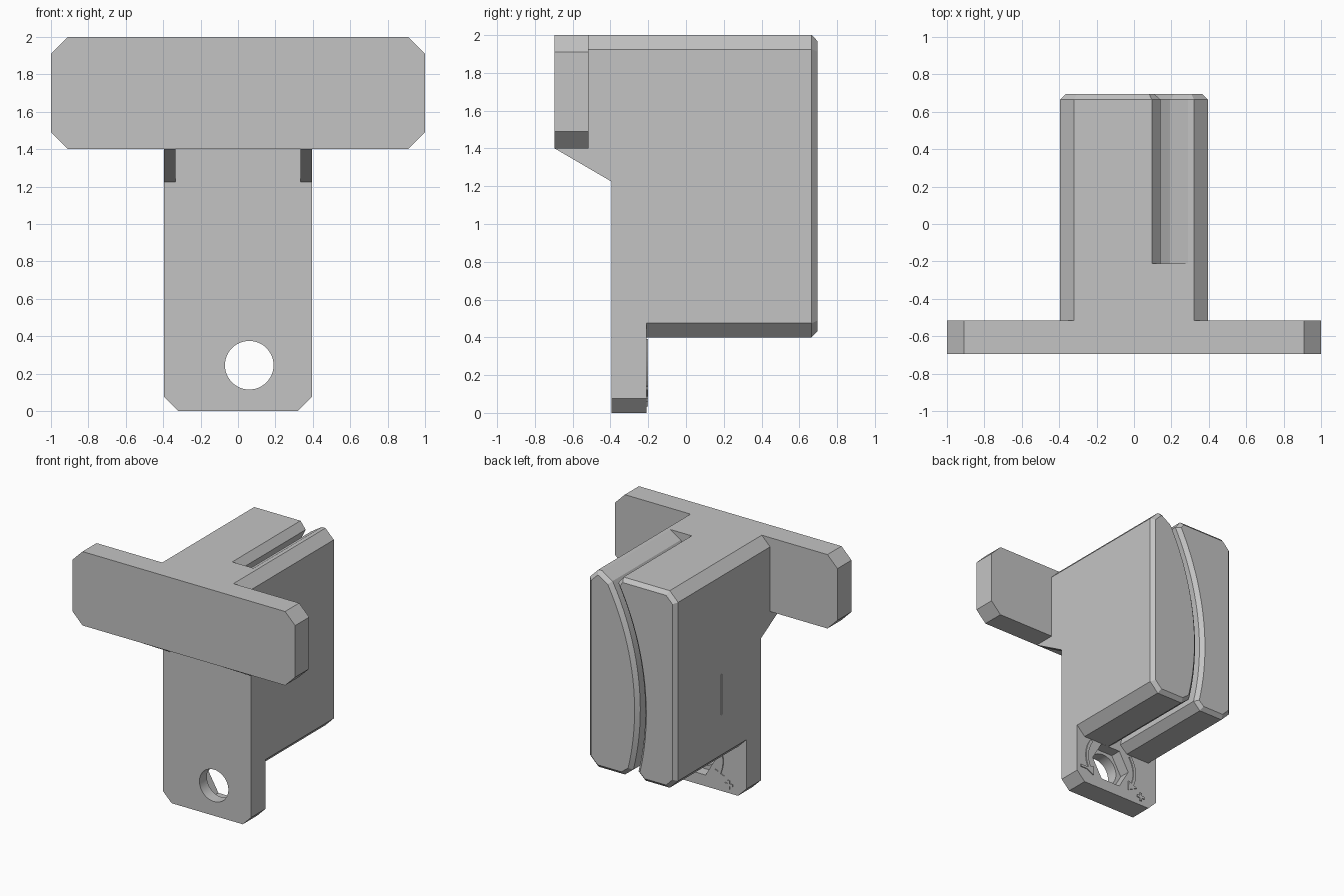
import bpy, bmesh, math
from mathutils import Vector

if "Cube" in bpy.data.objects:
    bpy.data.objects.remove(bpy.data.objects["Cube"], do_unlink=True)

grey = bpy.data.materials.new("plain grey")
grey.use_nodes = True
COLOUR = (0.55, 0.55, 0.55, 1)
grey.diffuse_color = COLOUR
grey.node_tree.nodes["Principled BSDF"].inputs["Base Color"].default_value = COLOUR

W, C = 0.395, 0.075                       # body half width, edge chamfer
WALL_FRONT, WALL_BACK, BACK = -0.395, -0.21, 0.695
FRONT = -0.695
HOLE_X, HOLE_Z = 0.06, 0.245


def prism(name, pts, lo, hi, axis="y", bevel=0):
    """Extrude an outline along y (points are x, z) or x (points are y, z)."""
    place = (lambda p, d: (p[0], d, p[1])) if axis == "y" else (lambda p, d: (d, p[0], p[1]))
    bm = bmesh.new()
    near = [bm.verts.new(place(p, lo)) for p in pts]
    far = [bm.verts.new(place(p, hi)) for p in pts]
    bm.faces.new(near)
    cap = bm.faces.new(far[::-1])
    for i in range(len(pts)):
        j = (i + 1) % len(pts)
        bm.faces.new((near[j], near[i], far[i], far[j]))
    bmesh.ops.recalc_face_normals(bm, faces=bm.faces)
    if bevel:
        bmesh.ops.bevel(bm, geom=list(cap.edges), offset=bevel, segments=1,
                        affect="EDGES", profile=0.5)
    mesh = bpy.data.meshes.new(name)
    bm.to_mesh(mesh)
    bm.free()
    mesh.materials.append(grey)
    ob = bpy.data.objects.new(name, mesh)
    bpy.context.collection.objects.link(ob)
    return ob


def chamfered(half, z0, z1, c, bottom=True):
    low = [(-half, z0 + c), (-half + c, z0), (half - c, z0), (half, z0 + c)]
    if not bottom:
        low = [(-half, z0), (half, z0)]
    return low + [(half, z1 - c), (half - c, z1), (-half + c, z1), (-half, z1 - c)]


def ngon(cx, cz, r, n):
    return [(cx + r * math.cos(math.tau * i / n), cz + r * math.sin(math.tau * i / n))
            for i in range(n)]


def combine(target, other, operation):
    mod = target.modifiers.new(operation, "BOOLEAN")
    mod.operation, mod.object, mod.solver = operation, other, "EXACT"
    bpy.context.view_layer.objects.active = target
    bpy.ops.object.modifier_apply(modifier=mod.name)
    bpy.data.objects.remove(other, do_unlink=True)


# Curved slot: two concentric arcs split the rear block in two
ARC_X, ARC_Z, ARC_R, GAP = 2.0, 0.96, 2.1, 0.045


def slot_wall(radius, lip):
    """Arc from bottom to top, with chamfered lips at both ends."""
    at = lambda z: ARC_X - math.sqrt(radius ** 2 - (z - ARC_Z) ** 2)
    zs = [0.46 + (1.94 - 0.46) * i / 20 for i in range(21)]
    arc = [(at(z), z) for z in zs]
    return [(at(0.4) + lip, 0.4)] + arc + [(at(2) + lip, 2.0)]


outer = [(W - C, 2), (W, 2 - C), (W, 0.4 + C), (W - C, 0.4)]
narrow_jaw = prism("narrow_jaw", slot_wall(ARC_R - GAP, 0.06) + outer, -0.3, BACK, bevel=0.03)
wide_jaw = prism("wide_jaw", slot_wall(ARC_R, -0.08) + [(-x, z) for x, z in outer],
                 -0.3, BACK, bevel=0.03)

# Upright wall, neck and crossbar
body = prism("slotted_bracket", chamfered(W, 0, 2, C), WALL_FRONT, WALL_BACK)
neck = prism("neck", chamfered(W, 1.4, 2, C, bottom=False), -0.6, -0.3)
crossbar = prism("crossbar", chamfered(1, 1.4, 2, 0.09), FRONT, -0.515)

# Gussets under the crossbar
slope = [(FRONT, 1.4), (WALL_FRONT, 1.225), (-0.35, 1.225), (-0.35, 1.4)]
gussets = [prism("gusset", slope, min(s * 0.335, s * W), max(s * 0.335, s * W), "x")
           for s in (-1, 1)]

for part in [narrow_jaw, wide_jaw, neck, crossbar] + gussets:
    combine(body, part, "UNION")

# Bolt hole, nut pocket and the thin slit in the side
cutters = [
    prism("bolt_hole", ngon(HOLE_X, HOLE_Z, 0.13, 48), -0.5, -0.1),
    prism("nut_pocket", ngon(HOLE_X, HOLE_Z, 0.178, 6), -0.3, -0.2),
    prism("side_slit", [(0.105, 0.8), (0.113, 0.8), (0.113, 1.13), (0.105, 1.13)],
          -0.5, -0.25, "x"),
]
for cutter in cutters:
    combine(body, cutter, "DIFFERENCE")

# Merge coplanar pieces left by the joins
bm = bmesh.new()
bm.from_mesh(body.data)
bmesh.ops.remove_doubles(bm, verts=bm.verts, dist=0.0002)
bmesh.ops.dissolve_limit(bm, angle_limit=math.radians(0.5), verts=bm.verts, edges=bm.edges)
bm.to_mesh(body.data)
bm.free()

# Raised turning arrows and marks beside the nut pocket
RISE = WALL_BACK + 0.008


def arrow(name, side):
    def at(r, deg):
        a = math.radians(deg)
        return HOLE_X + side * r * math.cos(a), HOLE_Z + r * math.sin(a)
    steps = [36 - 6 * i for i in range(11)]
    outline = [at(0.225, d) for d in steps] + [at(0.195, -24), at(0.235, -42), at(0.285, -24)]
    outline += [at(0.25, d) for d in reversed(steps)]
    return prism(name, outline, WALL_BACK - 0.005, RISE)


arrow("tighten_arrow", -1)
arrow("loosen_arrow", 1)


def bar(name, x, z, w, h):
    return prism(name, [(x - w, z - h), (x + w, z - h), (x + w, z + h), (x - w, z + h)],
                 WALL_BACK - 0.005, RISE)


bar("loosen_mark", 0.325, 0.13, 0.035, 0.01)
tighten = bar("tighten_mark", -0.24, 0.07, 0.035, 0.01)
combine(tighten, bar("tighten_stroke", -0.24, 0.07, 0.01, 0.035), "UNION")

# Smooth the arcs and keep the chamfers crisp
bpy.ops.object.select_all(action="DESELECT")
body.select_set(True)
bpy.context.view_layer.objects.active = body
bpy.ops.object.shade_smooth_by_angle(angle=math.radians(15))
